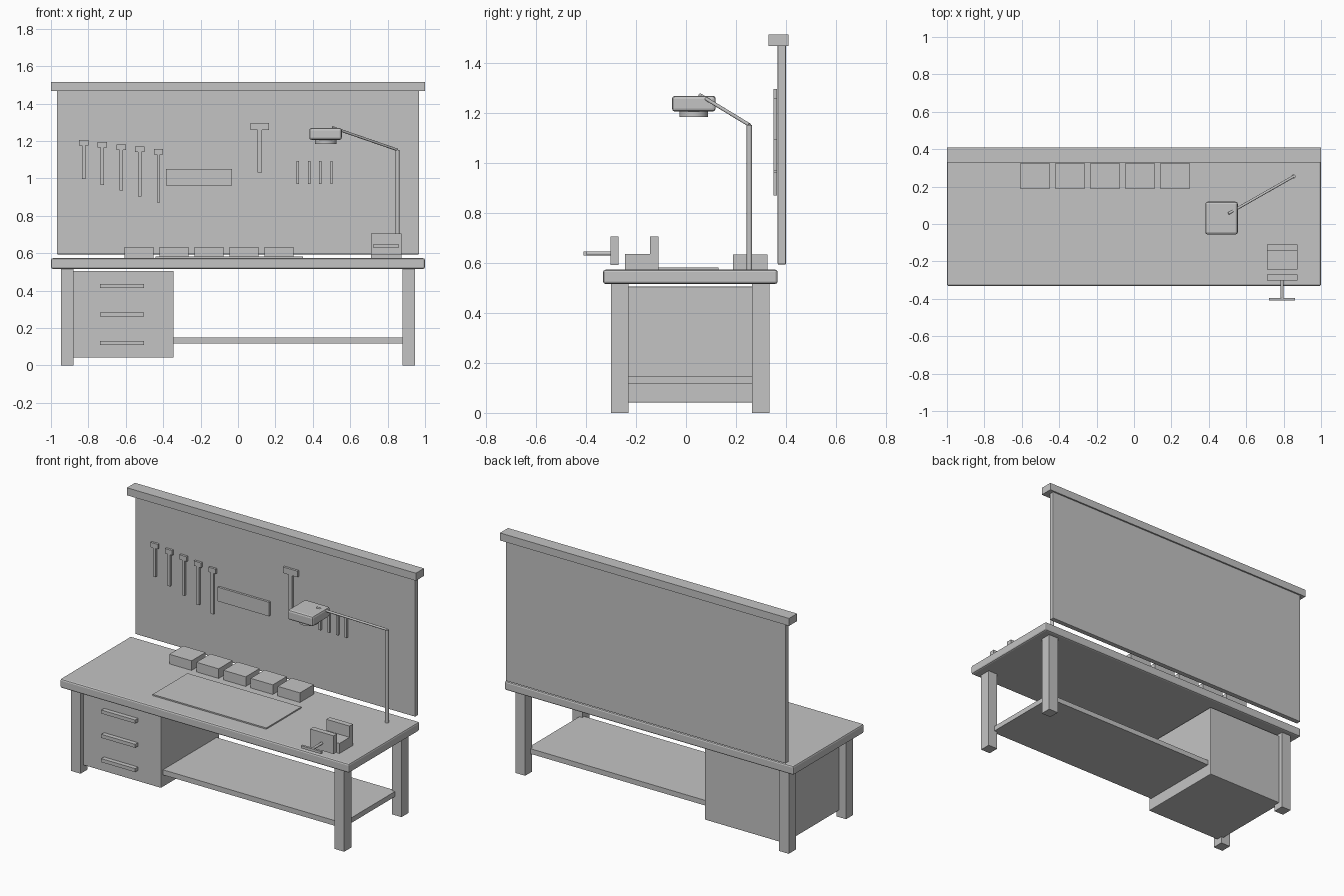
import bpy
from mathutils import Vector

cube = bpy.data.objects.get("Cube")
if cube:
    bpy.data.objects.remove(cube, do_unlink=True)

grey = bpy.data.materials.new("plain_grey")
grey.use_nodes = True
grey.diffuse_color = (0.55, 0.55, 0.55, 1)
grey.node_tree.nodes["Principled BSDF"].inputs["Base Color"].default_value = (0.55, 0.55, 0.55, 1)


def finish(obj, name):
    obj.name = name
    obj.data.materials.append(grey)
    return obj


def box(name, x, y, z, bevel=0):
    """Box from (min, max) ranges, with an optional chamfer."""
    spans = (x, y, z)
    bpy.ops.mesh.primitive_cube_add(size=1, location=[(a + b) / 2 for a, b in spans])
    obj = bpy.context.object
    obj.scale = [b - a for a, b in spans]
    bpy.ops.object.transform_apply(location=False, rotation=False, scale=True)
    if bevel:
        mod = obj.modifiers.new("edge_bevel", 'BEVEL')
        mod.width = bevel
        mod.segments = 2
    return finish(obj, name)


def rod(name, start, end, radius, sides=16):
    """Cylinder between two points."""
    start, end = Vector(start), Vector(end)
    axis = end - start
    bpy.ops.mesh.primitive_cylinder_add(vertices=sides, radius=radius, depth=axis.length,
                                        location=(start + end) / 2)
    obj = bpy.context.object
    obj.rotation_euler = axis.to_track_quat('Z', 'Y').to_euler()
    bpy.ops.object.shade_smooth_by_angle()
    return finish(obj, name)


def around(centre, width):
    return (centre - width / 2, centre + width / 2)


# Bench frame
TOP = 0.573
box("table_top", (-1, 1), (-0.332, 0.367), (0.516, TOP), 0.01)
for side, x in (("right", -0.912), ("left", 0.912)):
    for end, y in (("front", -0.266), ("back", 0.3)):
        box(f"{end}_{side}_leg", around(x, 0.067), around(y, 0.07), (0, 0.52))
box("lower_shelf", (-0.36, 0.9), (-0.25, 0.28), (0.116, 0.148))

# Drawer cabinet with handles
box("drawer_cabinet", (-0.896, -0.344), (-0.27, 0.306), (0.041, 0.505), 0.004)
for i in range(3):
    box(f"drawer_handle_{i + 1}", around(-0.62, 0.235), (-0.298, -0.268),
        around(0.12 + 0.152 * i, 0.022))

# Tool board and its cap
box("tool_board", (-0.969, 0.969), (0.367, 0.4), (0.594, 1.475), 0.004)
box("board_cap", (-1, 1), (0.33, 0.41), (1.468, 1.515))

# Tools hung on the board
HANG = (0.35, 0.364)


def t_tool(name, x, top, bottom, head_width, head_height, handle_width):
    box(name + "_head", around(x, head_width), HANG, (top - head_height, top))
    box(name + "_handle", around(x, handle_width), HANG, (bottom, top - head_height))


for i in range(5):
    t_tool(f"small_tool_{i + 1}", -0.825 + 0.1 * i, 1.206 - 0.012 * i,
           0.997 - 0.0315 * i, 0.05, 0.03, 0.018)
t_tool("hammer", 0.116, 1.297, 1.032, 0.1, 0.038, 0.026)
box("hand_saw", (-0.386, -0.031), HANG, (0.962, 1.05))
for i in range(4):
    box(f"screwdriver_{i + 1}", around(0.32 + 0.06 * i, 0.013), HANG, (0.97, 1.094))

# Work surface items
box("work_mat", (-0.44, 0.347), (-0.215, 0.13), (TOP, TOP + 0.008))
for i in range(5):
    box(f"parts_tray_{i + 1}", around(-0.53 + 0.1875 * i, 0.154), (0.188, 0.326), (TOP, 0.633))

# Bench vise
VISE = (0.712, 0.873)
box("vise_base", VISE, (-0.244, -0.11), (TOP, 0.636))
box("vise_back_jaw", VISE, (-0.144, -0.11), (0.636, 0.706))
box("vise_front_jaw", VISE, (-0.303, -0.27), (0.592, 0.706))
rod("vise_screw", (0.792, -0.4, 0.638), (0.792, -0.3, 0.638), 0.008)
box("vise_handle", around(0.792, 0.14), (-0.41, -0.396), (0.63, 0.646))

# Desk lamp
ELBOW = (0.853, 0.254, 1.152)
rod("lamp_post", (0.853, 0.254, TOP), ELBOW, 0.011)
rod("lamp_arm", ELBOW, (0.505, 0.056, 1.272), 0.007)
box("lamp_head", (0.381, 0.555), (-0.056, 0.119), (1.206, 1.269), 0.012)
rod("lamp_bulb", (0.469, 0.031, 1.184), (0.469, 0.031, 1.21), 0.058, 24)
